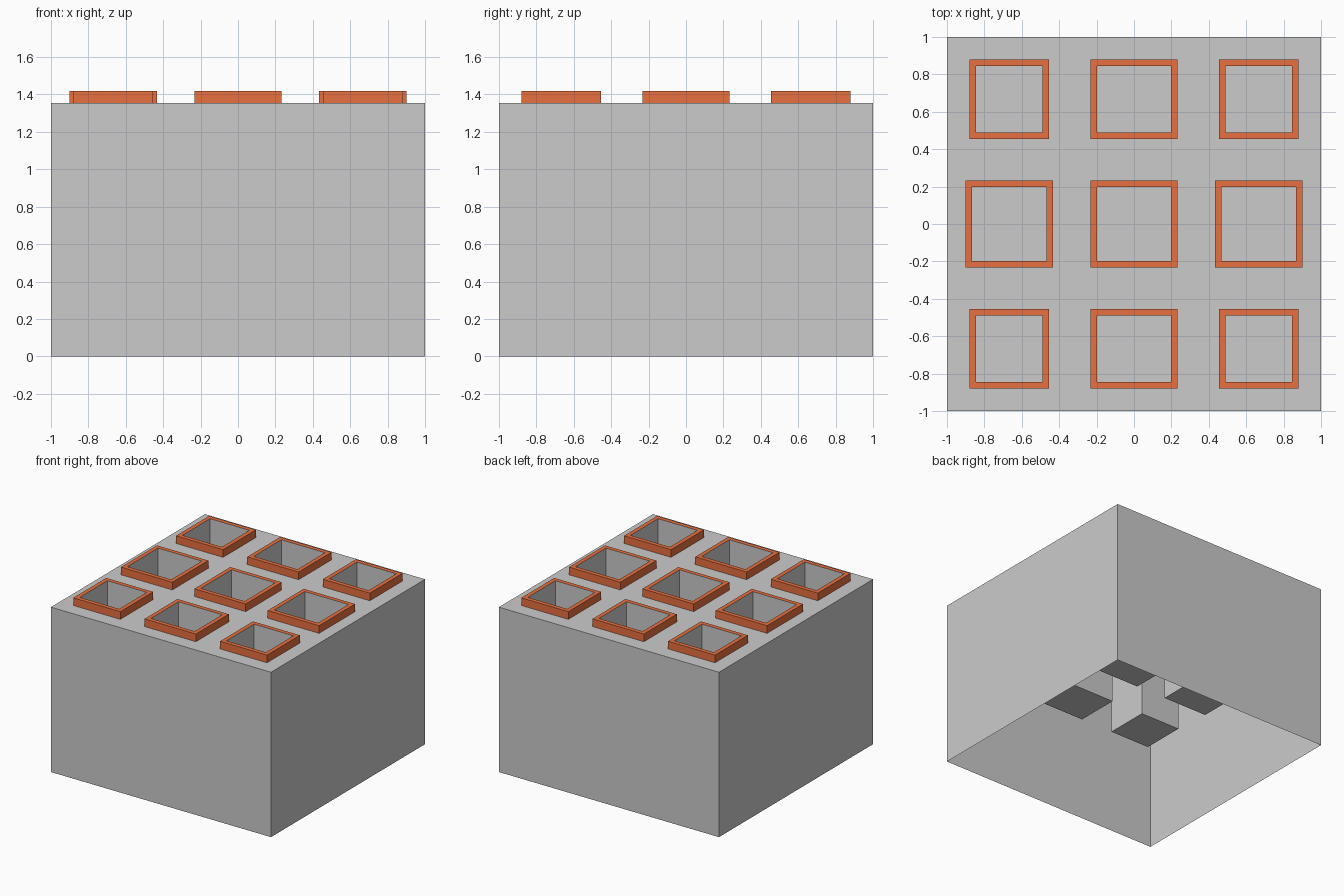
import bpy, bmesh

if "Cube" in bpy.data.objects:
    bpy.data.objects.remove(bpy.data.objects["Cube"])

H, RIM_TOP, FLOOR = 1.355, 1.418, 0.743   # case top, rim top, pocket floor
PITCH, RIM = 0.667, 0.035                 # pocket spacing, rim width

red = bpy.data.materials.new("red")
red.diffuse_color = (0.8, 0.16, 0.05, 1)
red.use_nodes = True
red.node_tree.nodes["Principled BSDF"].inputs["Base Color"].default_value = red.diffuse_color


def rect(bm, cx, cy, sx, sy, z):
    """Counter-clockwise rectangle of vertices."""
    return [bm.verts.new((cx + a * sx / 2, cy + b * sy / 2, z))
            for a, b in ((-1, -1), (1, -1), (1, 1), (-1, 1))]


def bridge(bm, a, b):
    """Join two rectangles with four quads."""
    for i in range(4):
        j = (i + 1) % 4
        bm.faces.new((a[i], a[j], b[j], b[i]))


def finish(bm, name, mat=None):
    me = bpy.data.meshes.new(name)
    bm.to_mesh(me)
    bm.free()
    ob = bpy.data.objects.new(name, me)
    if mat:
        me.materials.append(mat)
    bpy.context.collection.objects.link(ob)


# Three by three layout: corner openings are slightly smaller
cells = []
for i in (-1, 0, 1):
    for j in (-1, 0, 1):
        sx = 0.427 if i and j else 0.467
        sy = 0.427 if j else 0.467
        cells.append((i * PITCH, j * PITCH, sx, sy))

# Open-bottomed case with thin walls
bm = bmesh.new()
bottom, top = rect(bm, 0, 0, 2, 2, 0), rect(bm, 0, 0, 2, 2, H)
bridge(bm, bottom, top)
finish(bm, "case_walls")

# Top plate with nine openings
bm = bmesh.new()
loops = [rect(bm, 0, 0, 2, 2, H)]
loops += [rect(bm, x, y, sx - 2 * RIM, sy - 2 * RIM, H) for x, y, sx, sy in cells]
edges = [bm.edges.new((l[k], l[(k + 1) % 4])) for l in loops for k in range(4)]
bmesh.ops.triangle_fill(bm, use_beauty=True, edges=edges, normal=(0, 0, 1))
for f in bm.faces:
    f.normal_update()
    if f.normal.z < 0:
        f.normal_flip()
finish(bm, "top_plate")

for n, (x, y, sx, sy) in enumerate(cells, 1):
    ix, iy = sx - 2 * RIM, sy - 2 * RIM
    # Pocket hanging inside the case
    bm = bmesh.new()
    mouth, floor = rect(bm, x, y, ix, iy, RIM_TOP), rect(bm, x, y, ix, iy, FLOOR)
    bridge(bm, mouth, floor)
    bm.faces.new(floor)
    finish(bm, f"pocket_{n}")
    # Raised red rim (the pocket wall forms its inner side)
    bm = bmesh.new()
    base, outer = rect(bm, x, y, sx, sy, H), rect(bm, x, y, sx, sy, RIM_TOP)
    bridge(bm, base, outer)
    bridge(bm, outer, rect(bm, x, y, ix, iy, RIM_TOP))
    finish(bm, f"rim_{n}", red)
